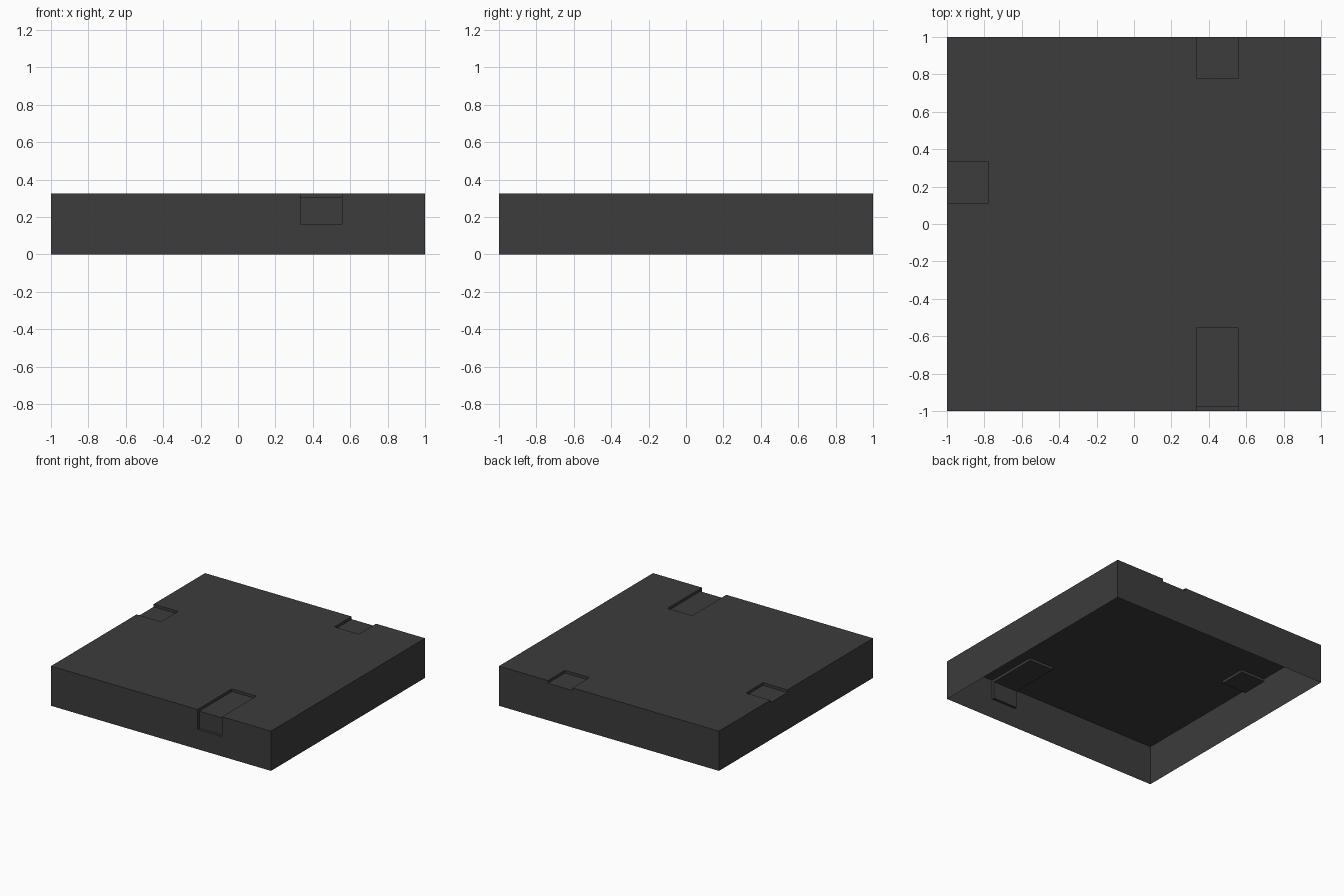
import bpy, bmesh

if "Cube" in bpy.data.objects:
    bpy.data.objects.remove(bpy.data.objects["Cube"])

H = 0.326        # slab height
D = 0.022        # notch depth


def box(name, lo, hi):
    bm = bmesh.new()
    bmesh.ops.create_cube(bm, size=1)
    for v in bm.verts:
        v.co = [(a + b) / 2 + c * (b - a) for a, b, c in zip(lo, hi, v.co)]
    me = bpy.data.meshes.new(name)
    bm.to_mesh(me)
    bm.free()
    ob = bpy.data.objects.new(name, me)
    bpy.context.collection.objects.link(ob)
    return ob


# Slab body
slab = box("slab_shell", (-1, -1, 0), (1, 1, H))

# Shallow notches: back edge, left edge, and front edge (top and face)
F = H - D
notches = [
    ((0.333, 0.778, F), (0.555, 1.1, 1)),
    ((-1.1, 0.111, F), (-0.778, 0.333, 1)),
    ((0.333, -1.1, F), (0.555, -0.555, 1)),
    ((0.333, -1.1, H / 2), (0.555, -1 + D, 1)),
]
bpy.context.view_layer.objects.active = slab
for lo, hi in notches:
    cutter = box("notch_cutter", lo, hi)
    cutter.hide_render = True
    mod = slab.modifiers.new("notch", 'BOOLEAN')
    mod.operation = 'DIFFERENCE'
    mod.solver = 'EXACT'
    mod.object = cutter
    bpy.ops.object.modifier_apply(modifier=mod.name)
    bpy.data.objects.remove(cutter)

# Open underside
bm = bmesh.new()
bm.from_mesh(slab.data)
bottom = [f for f in bm.faces if all(abs(v.co.z) < 1e-4 for v in f.verts)]
bmesh.ops.delete(bm, geom=bottom, context='FACES_ONLY')
bm.to_mesh(slab.data)
bm.free()

# Dark grey finish
mat = bpy.data.materials.new("dark_grey")
mat.diffuse_color = (0.045, 0.045, 0.045, 1)
mat.use_nodes = True
mat.node_tree.nodes["Principled BSDF"].inputs["Base Color"].default_value = mat.diffuse_color
slab.data.materials.clear()
slab.data.materials.append(mat)
